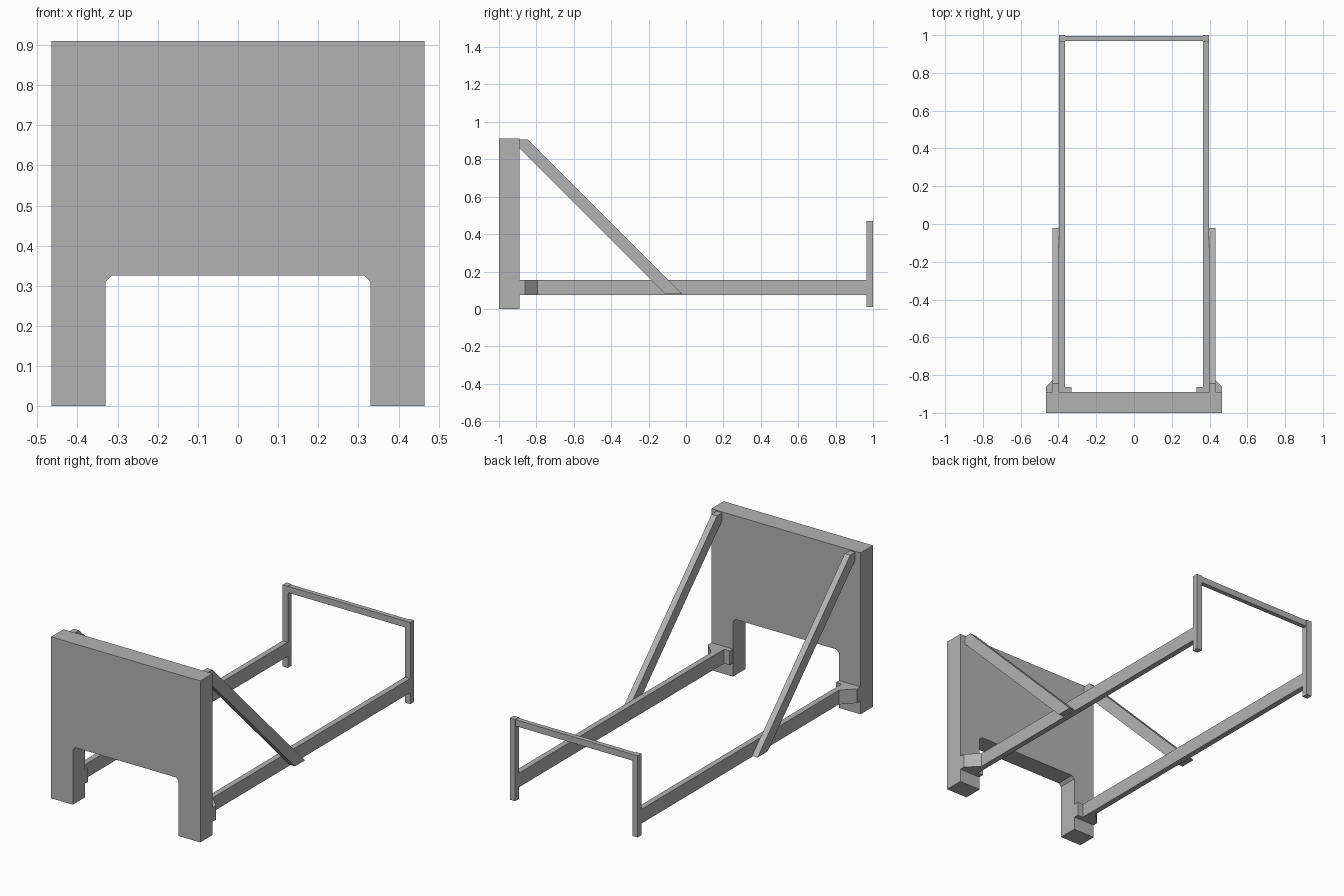
import bpy
import bmesh
from mathutils import Vector

cube = bpy.data.objects.get("Cube")
if cube:
    bpy.data.objects.remove(cube, do_unlink=True)

grey = bpy.data.materials.new("plain grey")
grey.use_nodes = True
grey.diffuse_color = (0.45, 0.45, 0.45, 1)
grey.node_tree.nodes["Principled BSDF"].inputs["Base Color"].default_value = grey.diffuse_color


def prism(name, outline, axis, start, end):
    """Extrude a flat outline along one axis from start to end."""
    bm = bmesh.new()
    corners = []
    for point in outline:
        co = list(point)
        co.insert(axis, start)
        corners.append(bm.verts.new(co))
    face = bm.faces.new(corners)
    moved = bmesh.ops.extrude_face_region(bm, geom=[face])["geom"]
    offset = Vector((0, 0, 0))
    offset[axis] = end - start
    bmesh.ops.translate(bm, vec=offset, verts=[v for v in moved if isinstance(v, bmesh.types.BMVert)])
    bmesh.ops.recalc_face_normals(bm, faces=bm.faces)
    mesh = bpy.data.meshes.new(name)
    bm.to_mesh(mesh)
    bm.free()
    mesh.materials.append(grey)
    obj = bpy.data.objects.new(name, mesh)
    bpy.context.collection.objects.link(obj)
    return obj


def box(name, x, y, z):
    return prism(name, [(x[0], y[0]), (x[1], y[0]), (x[1], y[1]), (x[0], y[1])], 2, *z)


def mirrored(obj):
    obj.modifiers.new("mirror sides", 'MIRROR').use_axis[0] = True


RAIL_X = (0.366, 0.398)
RAIL_Z = (0.075, 0.155)
PANEL_BACK = -0.89

# Tall end panel with a chamfered opening between its two feet
half = [(0.465, 0.91), (0.465, 0), (0.33, 0), (0.33, 0.31), (0.314, 0.326)]
prism("end_panel", half + [(-x, z) for x, z in reversed(half)], 1, -1.0, PANEL_BACK)

# Long side rails
mirrored(box("side_rails", RAIL_X, (PANEL_BACK, 0.966), RAIL_Z))

# Sloping braces outside the rails
mirrored(prism("diagonal_braces",
               [(PANEL_BACK, 0.905), (-0.845, 0.905), (-0.02, 0.08), (-0.11, 0.08), (PANEL_BACK, 0.86)],
               0, RAIL_X[1], 0.432))

# Brackets joining the rails to the panel
mirrored(prism("outer_brackets",
               [(RAIL_X[1], PANEL_BACK), (0.465, PANEL_BACK), (0.465, -0.86), (RAIL_X[1], -0.793)],
               2, *RAIL_Z))
mirrored(box("inner_brackets", (0.332, RAIL_X[0]), (PANEL_BACK, -0.862), RAIL_Z))

# Low end frame: two posts and a top bar
mirrored(box("end_posts", RAIL_X, (0.966, 1.0), (0.01, 0.47)))
box("top_bar", (-RAIL_X[0], RAIL_X[0]), (0.97, 0.996), (0.432, 0.468))
